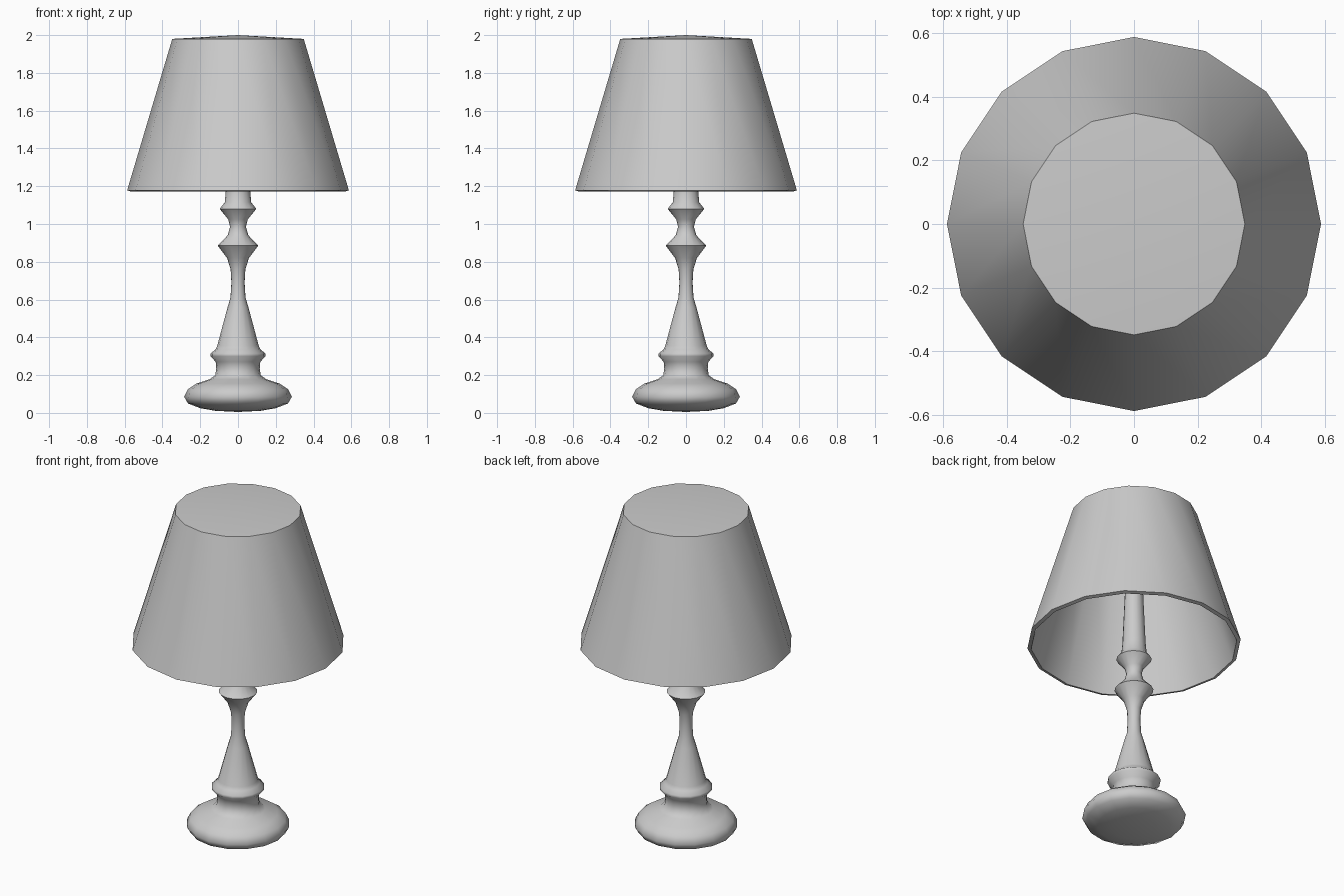
import bpy, bmesh, math

if "Cube" in bpy.data.objects:
    bpy.data.objects.remove(bpy.data.objects["Cube"])

SIDES = 16


def lathe(name, profile, angle):
    """Spin a (radius, height) profile round z; radius 0 closes to a point."""
    bm = bmesh.new()
    rings = []
    for r, z in profile:
        n = SIDES if r > 0 else 1
        rings.append([bm.verts.new((r * math.cos(2 * math.pi * i / SIDES),
                                    r * math.sin(2 * math.pi * i / SIDES), z))
                      for i in range(n)])
    for a, b in zip(rings, rings[1:]):
        for i in range(SIDES):
            j = (i + 1) % SIDES
            quad = [a[i % len(a)], a[j % len(a)], b[j % len(b)], b[i % len(b)]]
            bm.faces.new(list(dict.fromkeys(quad)))
    bmesh.ops.recalc_face_normals(bm, faces=bm.faces)
    mesh = bpy.data.meshes.new(name)
    bm.to_mesh(mesh)
    bm.free()
    obj = bpy.data.objects.new(name, mesh)
    bpy.context.collection.objects.link(obj)
    bpy.ops.object.select_all(action='DESELECT')
    obj.select_set(True)
    bpy.context.view_layer.objects.active = obj
    bpy.ops.object.shade_smooth_by_angle(angle=math.radians(angle))
    return obj


# Turned stand: bun foot, collar, baluster, two beads and the upper stem
lathe("lamp_stand", [
    (0, 0.005), (0.12, 0.011), (0.2, 0.025), (0.265, 0.05), (0.285, 0.085),
    (0.265, 0.125), (0.22, 0.155), (0.15, 0.178), (0.12, 0.2), (0.115, 0.235),
    (0.118, 0.27), (0.145, 0.3), (0.145, 0.315), (0.12, 0.335), (0.11, 0.355),
    (0.055, 0.56), (0.04, 0.61), (0.035, 0.69), (0.039, 0.76), (0.058, 0.82),
    (0.107, 0.885), (0.055, 0.94), (0.042, 0.985), (0.052, 1.025),
    (0.097, 1.08), (0.07, 1.115), (0.064, 1.18), (0.03, 1.97), (0, 1.97)], 70)

# Shade: shallow conical cap, sloped outer wall, rim, inner wall and ceiling
lathe("lamp_shade", [
    (0, 2.0), (0.348, 1.98), (0.587, 1.178), (0.566, 1.172),
    (0.332, 1.96), (0, 1.98)], 40)
